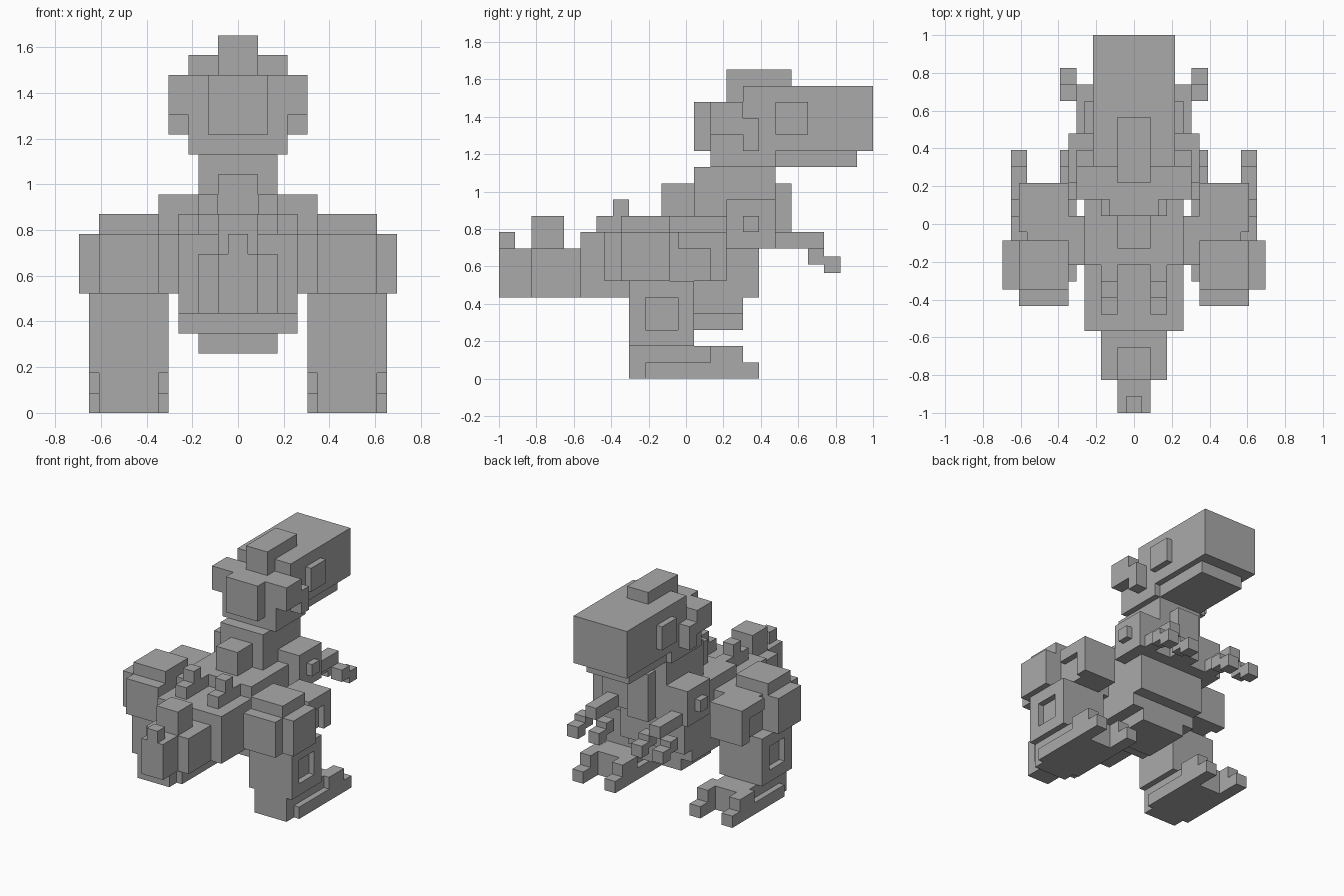
import bpy
import bmesh

cube = bpy.data.objects.get("Cube")
if cube:
    bpy.data.objects.remove(cube, do_unlink=True)

U = 2 / 23  # one block

grey = bpy.data.materials.new("stone_grey")
grey.use_nodes = True
COLOUR = (0.4, 0.4, 0.4, 1)
grey.diffuse_color = COLOUR
grey.node_tree.nodes["Principled BSDF"].inputs["Base Color"].default_value = COLOUR


def add_box(bm, x0, x1, y0, y1, z0, z1):
    """Box in block units; y runs from the tail tip."""
    verts = bmesh.ops.create_cube(bm, size=1)["verts"]
    for v in verts:
        v.co.x = U * (x1 if v.co.x > 0 else x0)
        v.co.y = U * (y1 if v.co.y > 0 else y0) - 1
        v.co.z = U * (z1 if v.co.z > 0 else z0)


def build(name, boxes):
    bm = bmesh.new()
    for b in boxes:
        add_box(bm, *b)
    mesh = bpy.data.meshes.new(name)
    bm.to_mesh(mesh)
    bm.free()
    mesh.materials.append(grey)
    obj = bpy.data.objects.new(name, mesh)
    bpy.context.collection.objects.link(obj)


def centre(name, *boxes):
    """Boxes given by half width, y range and z range."""
    build(name, [(-w, w, *rest) for w, *rest in boxes])


def pair(name, *boxes):
    build("left_" + name, boxes)
    build("right_" + name, [(-x1, -x0, *rest) for x0, x1, *rest in boxes])


# Tail
centre("tail_tip", (1, 0, 2, 5, 8))
centre("tail_tip_knob", (0.5, 0, 1, 8, 9))
centre("tail_middle", (2, 2, 5, 5, 8))
centre("tail_spike", (1, 2, 4, 8, 10))

# Body
centre("body", (3, 5, 9, 5, 9), (3, 9, 14, 5, 10))
centre("chest", (3, 14, 16, 5, 8))
centre("belly", (3, 9, 15, 4, 5), (2, 11, 15, 3, 4))
centre("back_spike", (1, 10, 12, 10, 12))
pair("back_ridge", (1, 2, 6, 9, 9, 10), (1, 2, 7, 8, 10, 11))

# Neck and head
centre("neck", (2, 12, 17, 8, 13))
centre("throat", (1, 17, 18, 8, 12))
centre("skull", (2.5, 13, 15, 13, 17), (2.5, 15, 17, 13, 14))
centre("skull_back", (1.5, 12, 13, 14, 17))
centre("snout", (2.5, 15, 23, 14, 18))
centre("jaw", (2, 17, 22, 13, 14))
centre("crest", (1, 14, 18, 17, 19))
pair("eye", (2.5, 3, 17, 19, 15, 17))
pair("horn", (2.5, 3.5, 13, 15, 15, 17), (2.5, 3.5, 15, 16, 14, 16))

# Arms
pair("shoulder", (2, 4, 14, 17, 8, 11))
pair("shoulder_stud", (4, 4.5, 15, 16, 9, 10))
pair("forearm", (2.5, 3.5, 17, 20, 8, 9))
for label, x in (("outer", 3.5), ("inner", 1.5)):
    pair(label + "_claw", (x, x + 1, 19, 20, 7, 8), (x, x + 1, 20, 21, 6.5, 7.5))

# Legs
pair("hip", (3, 4, 9, 12, 6, 9))
pair("thigh", (4, 8, 7.5, 10.5, 6, 9), (4, 7, 6.5, 7.5, 6, 9),
     (4, 7, 7.5, 10.5, 9, 10))
pair("knee", (4, 6.5, 10.5, 14, 6, 9), (6.5, 7, 11, 14, 8, 9),
     (6.5, 7, 13, 14, 6, 8))
# Shin core with a frame around the outer recess
pair("shin", (3.5, 7, 8, 12, 2, 6), (7, 7.5, 8, 9, 2, 6), (7, 7.5, 11, 12, 2, 6),
     (7, 7.5, 9, 11, 2, 3), (7, 7.5, 9, 11, 5, 6))
pair("foot", (4, 7, 8, 14, 0, 2))
for label, x in (("inner", 3.5), ("outer", 6.5)):
    pair(label + "_toe", (x, x + 1, 9, 16, 0, 1), (x, x + 1, 13, 15, 1, 2))
